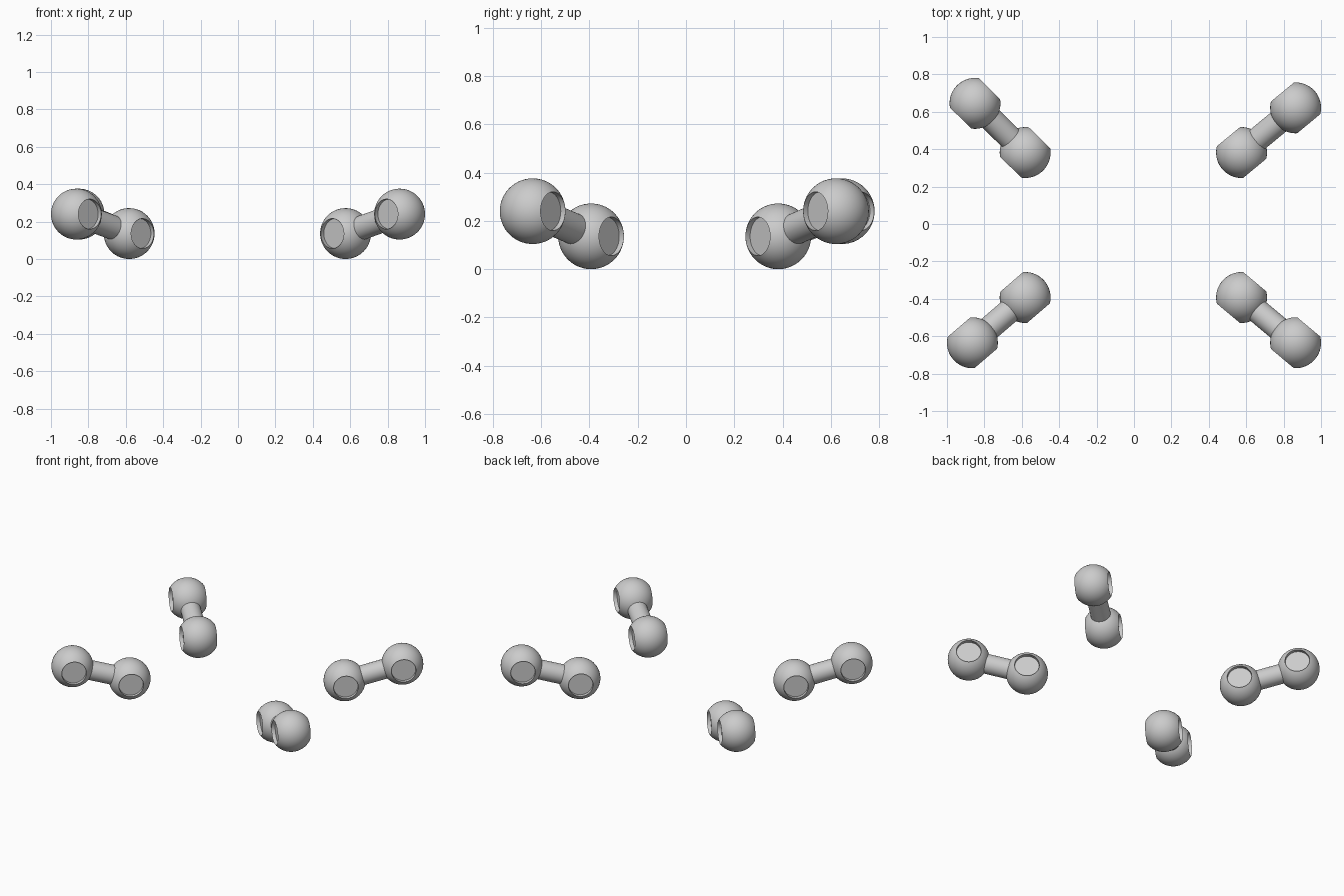
import bpy, bmesh, math
from mathutils import Vector, Matrix

if "Cube" in bpy.data.objects:
    bpy.data.objects.remove(bpy.data.objects["Cube"])

R, HOLE, DEPTH, ROD = 0.136, 0.08, 0.025, 0.065
Z_IN, Z_OUT = 0.136, 0.24


def finish(name, bm):
    bmesh.ops.recalc_face_normals(bm, faces=bm.faces)
    me = bpy.data.meshes.new(name)
    bm.to_mesh(me)
    bm.free()
    ob = bpy.data.objects.new(name, me)
    bpy.context.collection.objects.link(ob)
    bpy.ops.object.select_all(action='DESELECT')
    ob.select_set(True)
    bpy.context.view_layer.objects.active = ob
    bpy.ops.object.shade_smooth_by_angle(angle=math.radians(35))
    return ob


def aligned(pos, axis):
    return Matrix.Translation(pos) @ axis.to_track_quat('Z', 'Y').to_matrix().to_4x4()


# Ball with a shallow round recess at both ends of its horizontal axis
def joint_ball(name, pos, axis):
    a0 = math.asin(HOLE / R)
    rim = R * math.cos(a0)
    n = 20
    arc = [a0 + (math.pi - 2 * a0) * i / n for i in range(n + 1)]
    prof = [(0, rim - DEPTH), (HOLE, rim - DEPTH)]
    prof += [(R * math.sin(a), R * math.cos(a)) for a in arc]
    prof += [(HOLE, DEPTH - rim), (0, DEPTH - rim)]
    bm = bmesh.new()
    vs = [bm.verts.new((r, 0, z)) for r, z in prof]
    es = [bm.edges.new(p) for p in zip(vs, vs[1:])]
    bmesh.ops.spin(bm, geom=vs + es, cent=(0, 0, 0), axis=(0, 0, 1),
                   angle=2 * math.pi, steps=48, use_duplicate=False)
    bmesh.ops.remove_doubles(bm, verts=bm.verts, dist=1e-5)
    bm.transform(aligned(pos, axis))
    return finish(name, bm)


# Rod linking the two balls, its ends hidden inside them
def link_rod(name, a, b):
    d = (b - a).normalized()
    a, b = a + d * 0.09, b - d * 0.09
    bm = bmesh.new()
    bmesh.ops.create_cone(bm, cap_ends=True, segments=40, radius1=ROD, radius2=ROD,
                          depth=(b - a).length, matrix=aligned((a + b) / 2, d))
    return finish(name, bm)


# Four links: inner ball and outer ball positions in plan
links = {
    "front_right": ((0.575, -0.393), (0.864, -0.635)),
    "back_right": ((0.575, 0.382), (0.864, 0.621)),
    "back_left": ((-0.582, 0.382), (-0.850, 0.645)),
    "front_left": ((-0.582, -0.393), (-0.864, -0.635)),
}
for side, (p, q) in links.items():
    a, b = Vector((*p, Z_IN)), Vector((*q, Z_OUT))
    axis = Vector((a.y - b.y, b.x - a.x, 0)).normalized()
    joint_ball(side + "_inner_joint", a, axis)
    joint_ball(side + "_outer_joint", b, axis)
    link_rod(side + "_rod", a, b)
